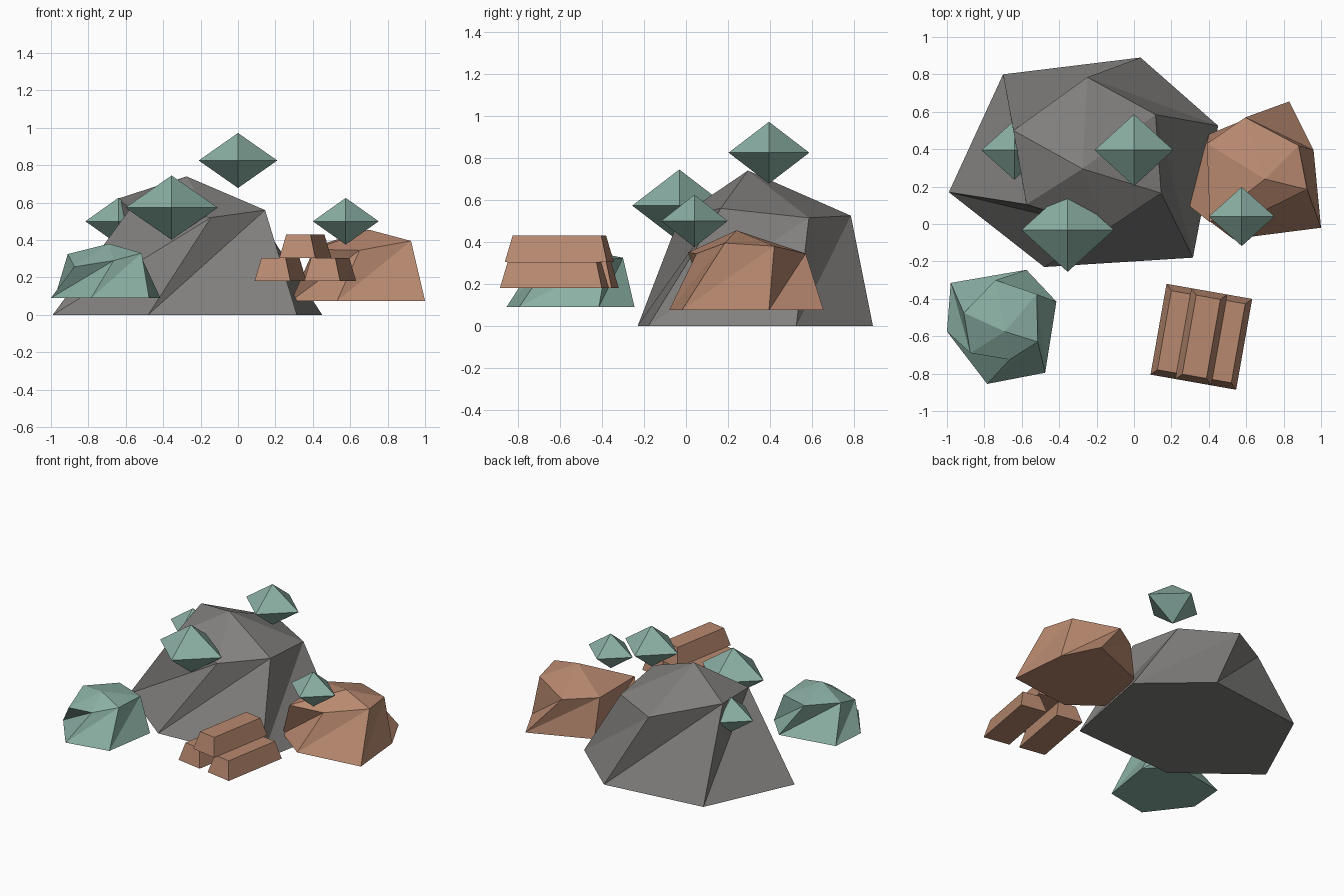
import bpy, bmesh, math
from mathutils import Matrix, Vector

if "Cube" in bpy.data.objects:
    bpy.data.objects.remove(bpy.data.objects["Cube"])


def material(name, rgb):
    m = bpy.data.materials.new(name)
    m.diffuse_color = (*rgb, 1)
    m.use_nodes = True
    m.node_tree.nodes["Principled BSDF"].inputs["Base Color"].default_value = m.diffuse_color
    return m


GRAY = material("slate gray", (0.22, 0.215, 0.207))
BROWN = material("clay brown", (0.48, 0.25, 0.16))
TEAL = material("pale teal", (0.255, 0.43, 0.37))


def finish(name, bm, mat):
    bmesh.ops.recalc_face_normals(bm, faces=bm.faces)
    me = bpy.data.meshes.new(name)
    bm.to_mesh(me)
    bm.free()
    me.materials.append(mat)
    ob = bpy.data.objects.new(name, me)
    bpy.context.collection.objects.link(ob)
    return ob


def rock(name, mat, z, base, ring, peak):
    """Faceted boulder: flat base, twisted shoulder ring, fan up to a peak."""
    bm = bmesh.new()
    b = [bm.verts.new((x, y, z)) for x, y in base]
    r = [bm.verts.new(p) for p in ring]
    top = bm.verts.new(peak)
    n = len(b)
    bm.faces.new(b[::-1])
    for i in range(n):
        j = (i + 1) % n
        bm.faces.new((b[i], b[j], r[j]))
        bm.faces.new((b[i], r[j], r[i]))
        bm.faces.new((r[i], r[j], top))
    return finish(name, bm, mat)


def crystal(name, center, half):
    """Stretched octahedron."""
    bm = bmesh.new()
    c = Vector(center)
    eq = []
    for k in range(4):
        a = k * math.pi / 2
        eq.append(bm.verts.new(c + Vector((half[0] * math.cos(a), half[1] * math.sin(a), 0))))
    for s in (1, -1):
        tip = bm.verts.new(c + Vector((0, 0, s * half[2])))
        for k in range(4):
            bm.faces.new((eq[k], eq[(k + 1) % 4], tip))
    return finish(name, bm, TEAL)


def log(name, offset, z, width=0.195, length=0.493, height=0.125, inset=0.032):
    """Tapered beam, turned with the whole stack."""
    bm = bmesh.new()
    bmesh.ops.create_cube(bm, size=1)
    for v in bm.verts:
        cut = 2 * inset if v.co.z > 0 else 0
        v.co = Vector((v.co.x * (width - cut) + offset, v.co.y * (length - cut),
                       z + (v.co.z + 0.5) * height))
    turn = Matrix.Translation((0.36, -0.603, 0)) @ Matrix.Rotation(math.radians(-10), 4, 'Z')
    bm.transform(turn)
    return finish(name, bm, BROWN)


# Large central boulder
rock("gray_boulder", GRAY, 0.0,
     [(-.48, -.23), (.315, -.18), (.45, .525), (.035, .89), (-.70, .80), (-.99, .17)],
     [(-.145, -.03, .52), (.145, .165, .56), (.115, .585, .515),
      (-.25, .785, .525), (-.645, .50, .62), (-.575, .105, .57)],
     (-.275, .295, .74))

# Brown boulder on the right
rock("brown_boulder", BROWN, 0.075,
     [(.53, -.08), (1.0, -.02), (.96, .395), (.83, .655), (.40, .48), (.285, .105)],
     [(.65, .05, .345), (.925, .185, .395), (.88, .42, .38),
      (.595, .57, .345), (.39, .43, .36), (.405, .01, .35)],
     (.70, .24, .455))

# Teal boulder at the front left
rock("teal_boulder", TEAL, 0.09,
     [(-.785, -.855), (-.475, -.795), (-.415, -.415), (-.575, -.245), (-.98, -.315), (-1.0, -.575)],
     [(-.665, -.725, .29), (-.515, -.63, .33), (-.52, -.375, .316),
      (-.74, -.30, .325), (-.91, -.475, .325), (-.875, -.69, .257)],
     (-.69, -.575, .38))

# Floating crystals
crystal("top_crystal", (0.0, .395, .825), (.21, .192, .147))
crystal("front_crystal", (-.355, -.032, .573), (.247, .224, .172))
crystal("right_crystal", (.576, .04, .50), (.176, .158, .125))
crystal("left_crystal", (-.64, .395, .50), (.176, .158, .125))

# Log pile: two below, one on top
log("left_log", -0.135, 0.18)
log("right_log", 0.135, 0.18)
log("top_log", 0.0, 0.305)
